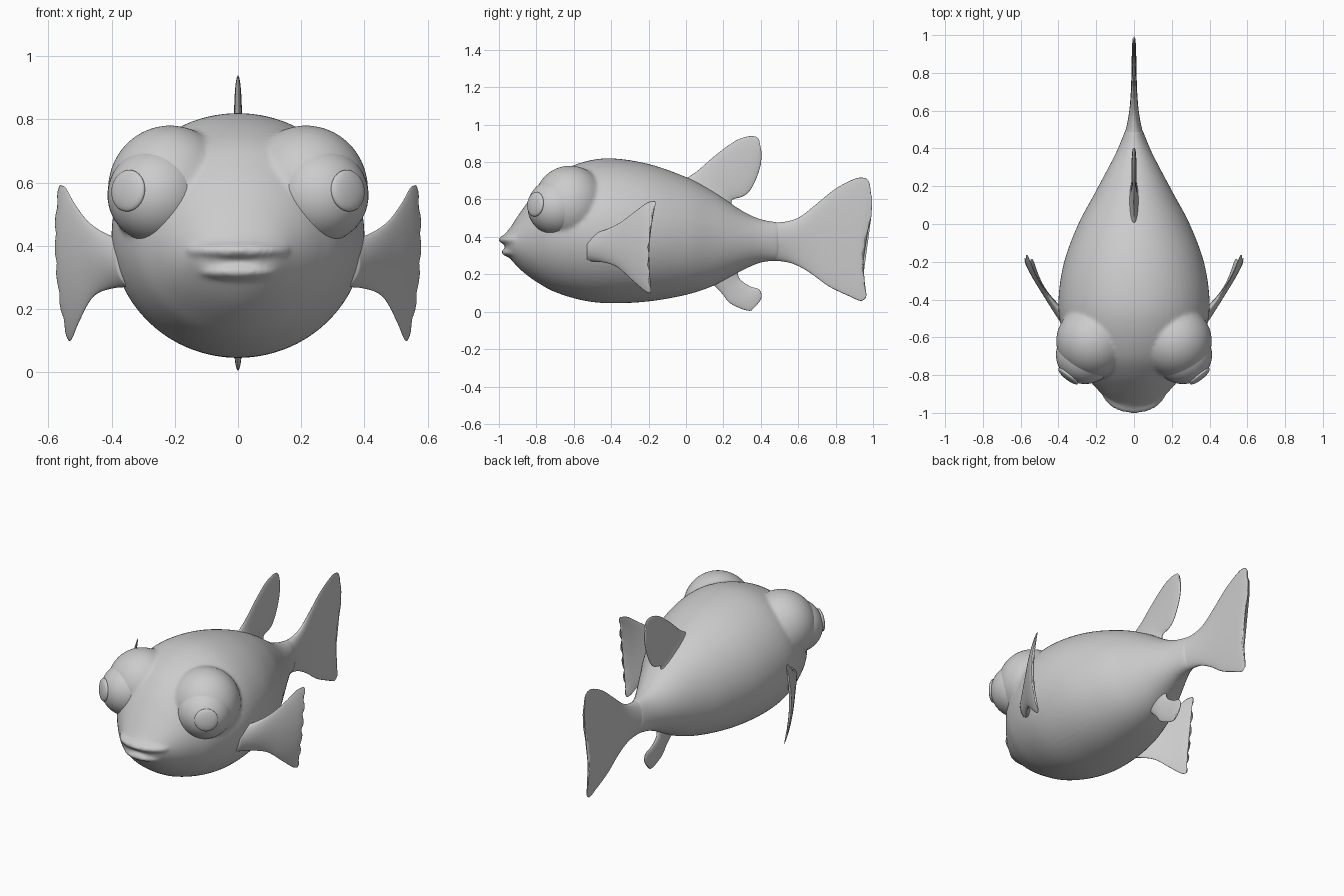
import bpy, bmesh, math
from mathutils import Vector, Matrix

if "Cube" in bpy.data.objects:
    bpy.data.objects.remove(bpy.data.objects["Cube"])


def finish(name, bm):
    bmesh.ops.recalc_face_normals(bm, faces=bm.faces)
    mesh = bpy.data.meshes.new(name)
    bm.to_mesh(mesh)
    bm.free()
    mesh.shade_smooth()
    obj = bpy.data.objects.new(name, mesh)
    bpy.context.collection.objects.link(obj)
    return obj


def spline(p, steps):
    """Catmull-Rom through tuples of numbers."""
    out = []
    for i in range(len(p) - 1):
        a, b, c, d = p[max(i - 1, 0)], p[i], p[i + 1], p[min(i + 2, len(p) - 1)]
        for k in range(steps):
            t = k / steps
            out.append([0.5 * (2 * q + (r - o) * t + (2 * o - 5 * q + 4 * r - s) * t * t
                               + (3 * q - o - 3 * r + s) * t ** 3)
                        for o, q, r, s in zip(a, b, c, d)])
    return out + [list(p[-1])]


def loft(bm, stations, segs=48, steps=6, bend=None, wave=None):
    """Elliptical rings spanning upper edge (y, z) to lower edge (y, z), half width in x."""
    rows = spline(stations, steps)
    rings = []
    for i, (ya, za, yb, zb, w) in enumerate(rows):
        t = i / (len(rows) - 1)
        ring = []
        for k in range(segs):
            ang = 2 * math.pi * k / segs
            s = (1 - math.cos(ang)) / 2
            x, y, z = w * math.sin(ang), ya + (yb - ya) * s, za + (zb - za) * s
            if wave:
                y += t ** 3 * wave(s)
            if bend:
                x += bend(y, z)
            ring.append(bm.verts.new((x, y, z)))
        rings.append(ring)
    for a, b in zip(rings, rings[1:]):
        for k in range(segs):
            n = (k + 1) % segs
            bm.faces.new((a[k], a[n], b[n], b[k]))
    bm.faces.new(rings[0])
    bm.faces.new(rings[-1])


def ellipsoid(bm, centre, radii, rot=Matrix()):
    bmesh.ops.create_uvsphere(bm, u_segments=48, v_segments=32, radius=1,
                              matrix=Matrix.Translation(centre) @ rot @ Matrix.Diagonal((*radii, 1)))


# Body, eye sockets and lips fused into one smooth skin
body = [(-.965, .42, .33, .08), (-.94, .45, .285, .13), (-.88, .54, .22, .19),
        (-.8, .645, .16, .26), (-.7, .735, .105, .33), (-.55, .80, .06, .385),
        (-.4, .82, .045, .40), (-.2, .79, .055, .37), (0, .72, .09, .295),
        (.15, .64, .14, .215), (.3, .54, .22, .135), (.4, .495, .262, .085), (.5, .478, .275, .045)]
bm = bmesh.new()
loft(bm, [(y, top, y, low, w) for y, top, low, w in body], segs=64)
for side in (1, -1):
    ellipsoid(bm, (side * .215, -.62, .578), (.197, .195, .203))
ellipsoid(bm, (0, -.885, .385), (.17, .117, .038))
ellipsoid(bm, (0, -.88, .318), (.14, .108, .034))
skin = finish("body", bm)
rem = skin.modifiers.new("fuse", 'REMESH')
rem.mode = 'VOXEL'
rem.voxel_size = .01
rem.use_smooth_shade = True
smooth = skin.modifiers.new("soften", 'SMOOTH')
smooth.factor = .5
smooth.iterations = 8

# Tail fin
bm = bmesh.new()
loft(bm, [(.40, .488, .40, .268, .078), (.5, .478, .48, .272, .046), (.6, .502, .57, .257, .027),
          (.7, .578, .66, .21, .018), (.8, .658, .76, .137, .014), (.9, .71, .87, .083, .012),
          (.95, .716, .93, .058, .010), (.972, .705, .955, .075, .006)],
     wave=lambda s: .03 * math.sin(2.2 * math.pi * s) * (1 - .6 * s) + .004 * math.sin(15 * math.pi * s))
finish("tail_fin", bm)

# Dorsal fin
bm = bmesh.new()
loft(bm, [(-.02, .70, .25, .54, .03), (.06, .752, .245, .595, .018), (.15, .83, .30, .615, .014),
          (.25, .905, .34, .645, .013), (.32, .935, .375, .71, .012),
          (.37, .937, .40, .79, .009), (.39, .922, .403, .86, .005)])
finish("dorsal_fin", bm)

# Small belly fin
bm = bmesh.new()
loft(bm, [(.11, .18, .27, .25, .03), (.19, .10, .285, .18, .017), (.23, .05, .34, .137, .013),
          (.29, .018, .39, .12, .012), (.33, .006, .405, .085, .009), (.35, .006, .395, .055, .005)])
finish("belly_fin", bm)

# Side fins and eyes
gaze = Vector((.62, -.78, .1)).normalized()
for side, label in ((1, "right"), (-1, "left")):
    def sweep(y, z):
        d = y + .15
        return .592 + .41 * d - .71 * d * d - .5 * (z - .38) ** 2

    bm = bmesh.new()
    loft(bm, [(-.53, .41, -.53, .27, .05), (-.44, .435, -.45, .265, .03),
              (-.36, .472, -.37, .24, .018), (-.28, .53, -.29, .17, .014),
              (-.21, .582, -.22, .11, .012), (-.165, .592, -.19, .098, .007)],
         bend=sweep,
         wave=lambda s: -.022 * math.sin(math.pi * s) + .006 * math.sin(11 * math.pi * s))
    bmesh.ops.scale(bm, vec=(side, 1, 1), verts=bm.verts)
    finish(label + "_side_fin", bm)

    look = Vector((side * gaze.x, gaze.y, gaze.z))
    centre = Vector((side * .258, -.692, .56))
    bm = bmesh.new()
    ellipsoid(bm, centre, (.155, .155, .152))
    finish(label + "_eyeball", bm)
    bm = bmesh.new()
    ellipsoid(bm, centre + look * .145, (.066, .066, .02), look.to_track_quat('Z', 'Y').to_matrix().to_4x4())
    finish(label + "_pupil", bm)
